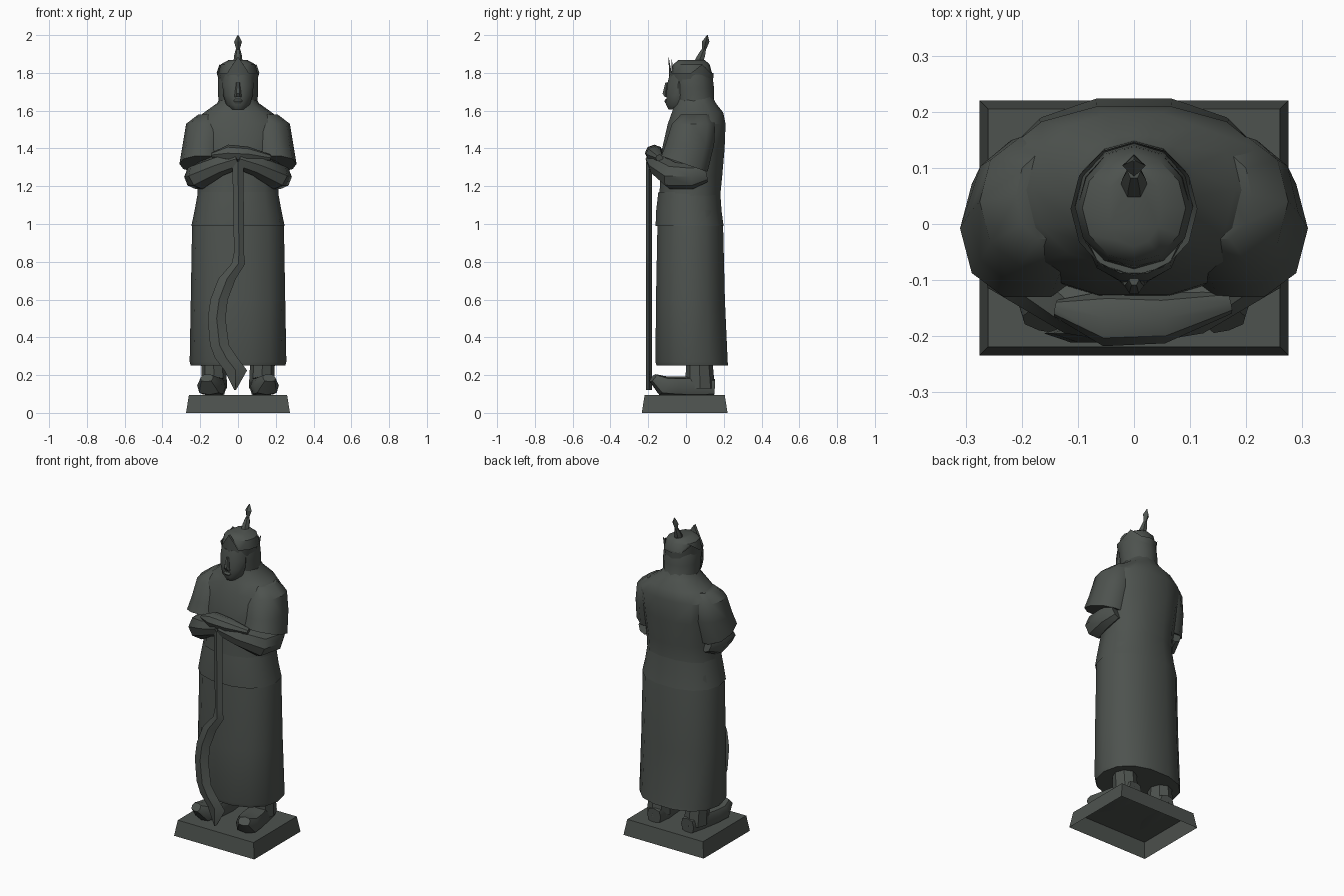
import bpy, bmesh, math
from mathutils import Vector

cube = bpy.data.objects.get("Cube")
if cube:
    bpy.data.objects.remove(cube, do_unlink=True)

stone = bpy.data.materials.new("dark stone")
stone.use_nodes = True
COLOR = (0.075, 0.085, 0.077, 1)
stone.diffuse_color = COLOR
bsdf = stone.node_tree.nodes["Principled BSDF"]
bsdf.inputs["Base Color"].default_value = COLOR
bsdf.inputs["Roughness"].default_value = 0.9


def loft(name, rings, n=12, flat=True, boxy=1.0, phase=0.0, caps=(True, True), tweak=None, angle=40):
    """Skin rings of (x, y, z, radius_a, radius_b); flat rings lie level, others follow the path."""
    bm = bmesh.new()
    pts = [Vector(r[:3]) for r in rings]
    loops = []
    for i, r in enumerate(rings):
        a, b = Vector((1, 0, 0)), Vector((0, 1, 0))
        if not flat:
            t = (pts[min(i + 1, len(pts) - 1)] - pts[max(i - 1, 0)]).normalized()
            a = Vector((0, 0, 1)).cross(t).normalized()
            b = t.cross(a)
        loop = []
        for k in range(n):
            u = 2 * math.pi * k / n + phase
            c, s = math.cos(u), math.sin(u)
            c = math.copysign(abs(c) ** boxy, c)
            s = math.copysign(abs(s) ** boxy, s)
            p = pts[i] + a * r[3] * c + b * r[4] * s
            if tweak:
                p = tweak(p, i, k)
            loop.append(bm.verts.new(p))
        loops.append(loop)
    for lo, hi in zip(loops, loops[1:]):
        for k in range(n):
            bm.faces.new((lo[k], lo[(k + 1) % n], hi[(k + 1) % n], hi[k]))
    if caps[0]:
        bm.faces.new(loops[0])
    if caps[1]:
        bm.faces.new(loops[-1])
    bmesh.ops.recalc_face_normals(bm, faces=bm.faces)
    mesh = bpy.data.meshes.new(name)
    bm.to_mesh(mesh)
    bm.free()
    mesh.materials.append(stone)
    ob = bpy.data.objects.new(name, mesh)
    bpy.context.collection.objects.link(ob)
    bpy.ops.object.select_all(action='DESELECT')
    ob.select_set(True)
    bpy.context.view_layer.objects.active = ob
    bpy.ops.object.shade_smooth_by_angle(angle=math.radians(angle))
    return ob


def body(name, rows, **kw):
    """Upright loft from rows of (z, half_width, front_y, back_y)."""
    return loft(name, [(0, (f + b) / 2, z, w, (b - f) / 2) for z, w, f, b in rows], **kw)


# Plinth, open underneath
R2 = math.sqrt(2)
loft("plinth", [(0, -.007, 0, .275 * R2, .227 * R2), (0, -.007, .095, .26 * R2, .212 * R2)],
     n=4, phase=math.pi / 4, caps=(False, True), angle=20)

# Long robe, torso and shoulders
body("robe", [(.25, .25, -.16, .228), (.27, .256, -.166, .225), (.6, .25, -.163, .21),
              (1.0, .243, -.155, .2), (1.13, .215, -.145, .183), (1.25, .215, -.14, .195),
              (1.4, .235, -.13, .208), (1.53, .25, -.1, .213), (1.59, .18, -.078, .2),
              (1.64, .11, -.06, .16), (1.68, .09, -.05, .14)], n=14, boxy=.88)

# Flared tunic edge below the waist
body("tunic_skirt", [(.99, .247, -.165, .203), (1.07, .23, -.162, .192), (1.17, .212, -.15, .185)],
     n=14, boxy=.88, caps=(False, False))


def slope_hem(p, i, k):
    if i == 3:
        p.z -= .34 * p.y
    return p


# Limbs, mirrored left and right
for side, s in (("left", 1), ("right", -1)):
    loft(side + "_sleeve", [(s * .15, .05, 1.58, .06, .08), (s * .165, .04, 1.53, .11, .12),
                            (s * .18, .02, 1.42, .113, .135), (s * .19, -.008, 1.315, .12, .128)],
         n=10, boxy=.9, tweak=slope_hem)
    loft(side + "_forearm", [(s * .21, .1, 1.27, .04, .05), (s * .225, .03, 1.25, .06, .065),
                             (s * .2, -.07, 1.255, .075, .073), (s * .1, -.145, 1.31, .055, .058),
                             (0, -.165, 1.345, .05, .052)], n=8, flat=False)
    loft(side + "_shoe", [(s * .115, .15, .135, .045, .045), (s * .12, .06, .14, .06, .055),
                          (s * .135, -.05, .14, .07, .052), (s * .15, -.125, .145, .068, .052),
                          (s * .165, -.175, .185, .035, .025)], n=8, flat=False, boxy=.7)
    loft(side + "_ankle", [(s * .125, .075, .13, .068, .078), (s * .13, .07, .28, .065, .07)], n=8)

# Folded hands resting on the pommel
loft("hands", [(-.14, -.15, 1.365, .015, .012), (-.05, -.168, 1.375, .05, .045),
               (.05, -.168, 1.37, .045, .04), (.17, -.14, 1.35, .02, .018)], n=8, flat=False)

# Long curved weapon with a ridged cross-section
loft("curved_blade", [(x, -.195, z, w, .016) for z, x, w in (
    (1.33, 0, .03), (.85, .005, .026), (.79, .002, .036), (.71, -.058, .046), (.6, -.1, .046),
    (.5, -.113, .047), (.36, -.098, .05), (.29, -.062, .06), (.225, -.012, .06), (.12, -.015, .004))],
    n=4, angle=30)

# Head covering behind the face
body("hood", [(1.58, .11, -.05, .18), (1.64, .103, -.06, .15), (1.72, .107, -.07, .148),
              (1.79, .105, -.08, .14), (1.845, .092, -.068, .125), (1.868, .05, -.04, .1)], n=12)

# Face with chin and brow
body("face", [(1.605, .035, -.095, .02), (1.63, .062, -.108, .02), (1.68, .078, -.106, .02),
              (1.735, .082, -.104, .02), (1.79, .08, -.09, .02)], n=10)
loft("nose", [(0, -.105, 1.672, .02, .008), (0, -.11, 1.69, .017, .016), (0, -.1, 1.75, .009, .01)], n=6)
loft("lips", [(0, -.1, 1.638, .02, .01), (0, -.103, 1.65, .025, .014), (0, -.1, 1.662, .02, .01)], n=6)


def crown_points(p, i, k):
    # Upper rim rises to points at the front and both temples
    if i == 1:
        p.z += {9: .085, 1: .045, 5: .045}.get(k, 0)
    return p


body("crown", [(1.755, .1, -.09, .143), (1.8, .113, -.092, .146)], n=12,
     caps=(False, False), tweak=crown_points)
body("crown_lining", [(1.755, .094, -.075, .135), (1.8, .1, -.078, .138)], n=12,
     caps=(False, False), tweak=crown_points)

# Finial leaning back over the crown
loft("finial_stalk", [(0, .062, 1.845, .025, .03), (0, .08, 1.89, .021, .024),
                      (0, .094, 1.925, .012, .014)], n=6)
loft("finial_tip", [(0, .095, 1.92, .008, .01), (0, .104, 1.965, .021, .02),
                    (0, .113, 2.0, .002, .002)], n=4, angle=30)
